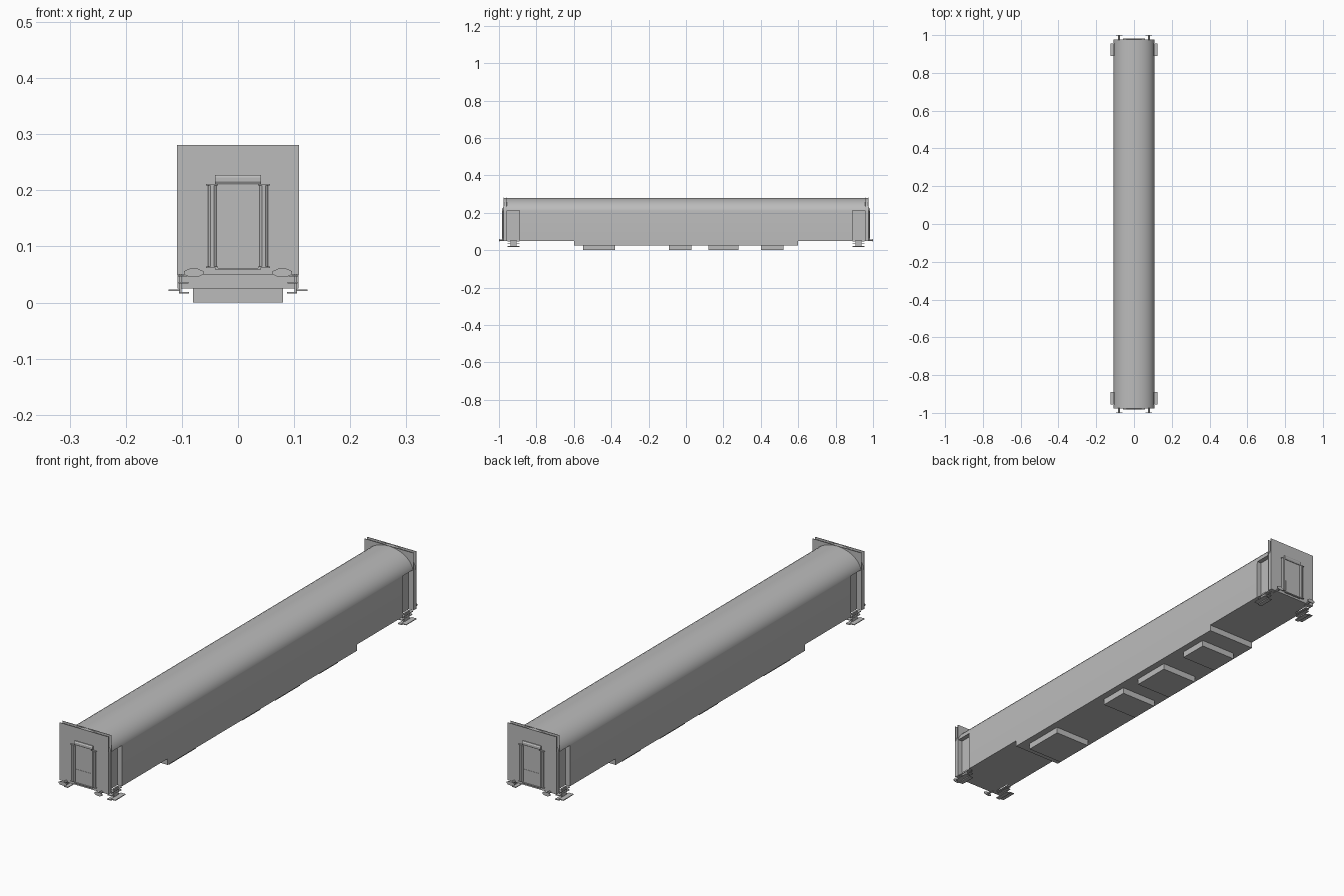
import bpy, bmesh, math

if "Cube" in bpy.data.objects:
    bpy.data.objects.remove(bpy.data.objects["Cube"])

grey = bpy.data.materials.new("plain_grey")
grey.diffuse_color = (0.5, 0.5, 0.5, 1)
grey.use_nodes = True
grey.node_tree.nodes["Principled BSDF"].inputs["Base Color"].default_value = grey.diffuse_color


def prism(name, profile, axis, a, b):
    """Extrude a 2D profile along an axis between a and b."""
    def place(p, t):
        return {"x": (t, p[0], p[1]), "y": (p[0], t, p[1]), "z": (p[0], p[1], t)}[axis]
    bm = bmesh.new()
    lo = [bm.verts.new(place(p, a)) for p in profile]
    hi = [bm.verts.new(place(p, b)) for p in profile]
    bm.faces.new(lo)
    bm.faces.new(hi)
    n = len(profile)
    for i in range(n):
        j = (i + 1) % n
        bm.faces.new((lo[i], lo[j], hi[j], hi[i]))
    bmesh.ops.recalc_face_normals(bm, faces=bm.faces)
    mesh = bpy.data.meshes.new(name)
    bm.to_mesh(mesh)
    bm.free()
    obj = bpy.data.objects.new(name, mesh)
    bpy.context.collection.objects.link(obj)
    mesh.materials.append(grey)
    return obj


def box(name, x0, x1, y0, y1, z0, z1):
    return prism(name, [(x0, z0), (x1, z0), (x1, z1), (x0, z1)], "y",
                 min(y0, y1), max(y0, y1))


def ring(cx, cy, rx, ry, n=8):
    return [(cx + rx * math.cos((i + .5) * math.tau / n),
             cy + ry * math.sin((i + .5) * math.tau / n)) for i in range(n)]


W, END, FLOOR, SPRING, TOP = 0.108, 0.975, 0.05, 0.203, 0.28

# Coach shell with an elliptical roof
arc = [(W * math.cos(math.pi * i / 20), SPRING + (TOP - SPRING) * math.sin(math.pi * i / 20))
       for i in range(21)]
body = prism("coach_body", [(-W, FLOOR)] + [(W, FLOOR)] + arc, "y", -END, END)

# Entrance recesses cut into the four corners
for sx in (-1, 1):
    for sy in (-1, 1):
        x0, x1 = sorted((sx * 0.088, sx * 0.13))
        cutter = box("doorway_cutter", x0, x1, sy * 0.89, sy * 0.957, 0.03, 0.213)
        cutter.hide_render = True
        cutter.hide_set(True)
        mod = body.modifiers.new("doorway", "BOOLEAN")
        mod.operation, mod.object, mod.solver = "DIFFERENCE", cutter, "EXACT"

bpy.context.view_layer.objects.active = body
body.select_set(True)
bpy.ops.object.shade_smooth_by_angle(angle=math.radians(30))
body.select_set(False)

# Lower skirt and equipment boxes
box("centre_skirt", -W, W, -0.6, 0.6, 0.025, FLOOR)
for a, b in ((-0.55, -0.38), (-0.09, 0.03), (0.12, 0.28), (0.40, 0.52)):
    box("equipment_box", -0.08, 0.08, a, b, 0, 0.026)

for s in (-1, 1):
    # Paired square end plates
    for y in (0.957, 0.974):
        box("end_plate", -W - .001, W + .001, s * y, s * (y + .002), FLOOR, TOP + .001)

    # End door with lower shutter
    box("end_door", -0.038, 0.038, s * 0.976, s * 0.978, 0.062, 0.21)
    box("door_shutter", -0.034, 0.034, s * 0.978, s * 0.979, 0.062, 0.115)

    # Gangway tubes, hood and flanges
    for sx in (-1, 1):
        prism("gangway_tube", ring(sx * 0.046, s * 0.977, 0.008, 0.006), "z", 0.064, 0.21)
        x0, x1 = sorted((sx * 0.036, sx * 0.057))
        for z in (0.062, 0.209):
            box("gangway_flange", x0, x1, s * 0.975, s * 0.983, z, z + 0.002)
    prism("gangway_hood", ring(s * 0.977, 0.219, 0.006, 0.009), "x", -0.041, 0.041)
    box("gangway_sill", -0.04, 0.04, s * 0.975, s * 0.983, 0.058, 0.062)

    for sx in (-1, 1):
        # Buffers
        prism("buffer_stem", ring(sx * 0.079, 0.053, 0.005, 0.005), "y",
              *sorted((s * 0.96, s * 0.998)))
        prism("buffer_head", ring(sx * 0.079, 0.053, 0.0185, 0.008), "y",
              *sorted((s * 0.997, s * 1.0)))

        # Entrance steps and hanger
        for name, a, b, z in (("upper_step", .09, .108, .046), ("middle_step", .088, .106, .034),
                              ("lower_step", .103, .124, .0205), ("step_foot", .087, .105, .016)):
            x0, x1 = sorted((sx * a, sx * b))
            box(name, x0, x1, s * 0.89, s * 0.955, z, z + 0.003)
        x0, x1 = sorted((sx * 0.101, sx * 0.105))
        box("step_hanger", x0, x1, s * 0.907, s * 0.938, 0.016, 0.055)
